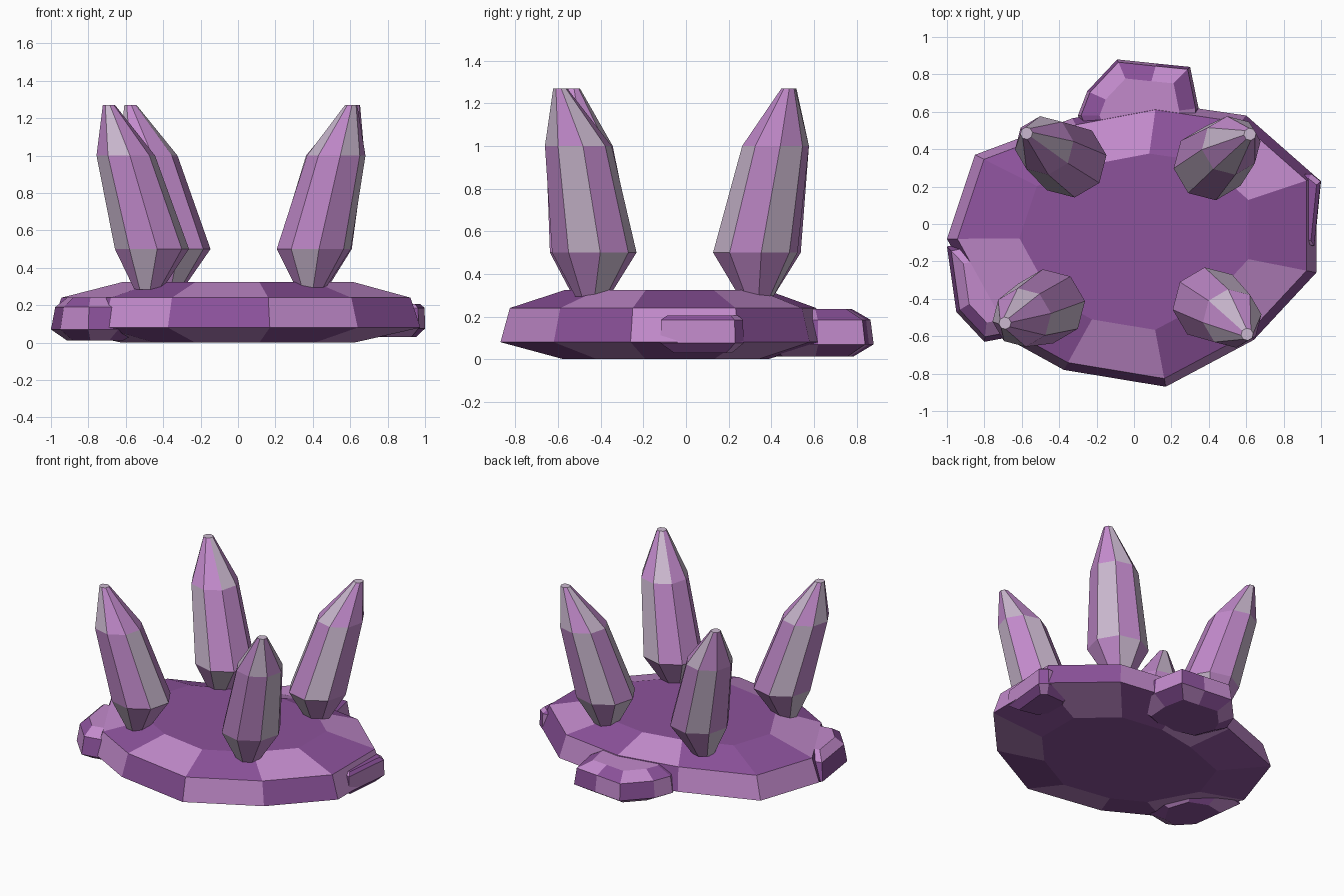
import bpy, bmesh, math

if "Cube" in bpy.data.objects:
    bpy.data.objects.remove(bpy.data.objects["Cube"])


def material(name, rgb):
    m = bpy.data.materials.new(name)
    m.diffuse_color = (*rgb, 1.0)
    m.use_nodes = True
    m.node_tree.nodes["Principled BSDF"].inputs["Base Color"].default_value = m.diffuse_color
    return m


DARK = material("dark_purple", (0.262, 0.084, 0.328))
LIGHT = material("light_purple", (0.54, 0.255, 0.60))
PALE = material("pale_mauve", (0.60, 0.485, 0.63))


def loft(name, rings, mats, rule, cap=0):
    """Skin closed rings bottom to top; rule(band, side) picks each facet's colour."""
    bm = bmesh.new()
    rows = [[bm.verts.new(p) for p in ring] for ring in rings]
    n = len(rows[0])
    for r in range(len(rows) - 1):
        for i in range(n):
            j = (i + 1) % n
            f = bm.faces.new((rows[r][i], rows[r][j], rows[r + 1][j], rows[r + 1][i]))
            f.material_index = int(rule(r, i))
    bm.faces.new(rows[0][::-1]).material_index = 0
    bm.faces.new(rows[-1]).material_index = cap
    bmesh.ops.recalc_face_normals(bm, faces=bm.faces)
    mesh = bpy.data.meshes.new(name)
    bm.to_mesh(mesh)
    bm.free()
    for m in mats:
        mesh.materials.append(m)
    ob = bpy.data.objects.new(name, mesh)
    bpy.context.collection.objects.link(ob)
    return ob


def slab(name, outline, centre, levels, flip=0, cap=0):
    """Faceted stone: one outline scaled about a centre, in checkered purples."""
    cx, cy = centre
    rings = [[(cx + (x - cx) * s, cy + (y - cy) * s, z) for x, y in outline]
             for z, s in levels]
    return loft(name, rings, (DARK, LIGHT), lambda r, i: (r + i + flip) % 2, cap)


# Main stone base, counter-clockwise from the back-left corner
base = [(-0.85, 0.37), (-1.0, -0.08), (-0.72, -0.59), (-0.375, -0.78), (0.17, -0.87),
        (0.64, -0.62), (0.975, -0.26), (0.975, 0.25), (0.60, 0.58), (0.12, 0.65), (-0.33, 0.565)]
slab("stone_base", base, (0.02, -0.07),
     [(0.0, 0.63), (0.08, 1.0), (0.24, 0.945), (0.325, 0.62)])

# Small stones partly sunk into the rim
slab("back_stone",
     [(-0.30, 0.58), (-0.22, 0.38), (0.10, 0.30), (0.33, 0.40), (0.345, 0.62),
      (0.30, 0.84), (0.12, 0.858), (-0.09, 0.88), (-0.25, 0.71)], (0.04, 0.58),
     [(0.012, 0.68), (0.07, 1.0), (0.185, 0.95), (0.235, 0.66)], 0, cap=1)
slab("left_stone",
     [(-1.0, -0.12), (-0.95, -0.47), (-0.80, -0.63), (-0.64, -0.60),
      (-0.52, -0.40), (-0.60, -0.16), (-0.80, -0.08)], (-0.77, -0.36),
     [(0.01, 0.62), (0.07, 1.0), (0.19, 0.90), (0.24, 0.62)], 1, cap=1)
slab("right_stone",
     [(0.965, -0.12), (1.0, 0.23), (0.95, 0.27), (0.75, 0.26), (0.65, 0.10), (0.78, -0.08)],
     (0.84, 0.09),
     [(0.03, 0.70), (0.075, 1.0), (0.185, 0.985), (0.205, 0.85)])

# Four leaning crystals: axis at the foot, waist, shoulder and tip,
# then the pale sides (counted round from +x) of the foot, shaft and point
HEIGHTS = (0.285, 0.5, 1.0, 1.27)
RADII = (0.075, 0.2, 0.158, 0.033)
crystals = {
    "front_left_crystal": (((-0.48, -0.45), (-0.46, -0.44), (-0.60, -0.50), (-0.69, -0.53)),
                           ((0, 3, 5), (2, 4, 7), (1, 3, 5))),
    "front_right_crystal": (((0.39, -0.44), (0.405, -0.43), (0.525, -0.505), (0.605, -0.59)),
                            ((0, 3, 5), (1, 7), (0, 2, 4, 6))),
    "back_right_crystal": (((0.40, 0.33), (0.41, 0.325), (0.52, 0.42), (0.62, 0.48)),
                           ((1, 3, 5), (0, 2, 4, 6), (1, 3, 5))),
    "back_left_crystal": (((-0.37, 0.33), (-0.345, 0.34), (-0.48, 0.42), (-0.575, 0.485)),
                          ((0, 3, 6), (2, 5), (1, 4, 7))),
}
for name, (axis, pale) in crystals.items():
    rings = []
    for (cx, cy), z, r in zip(axis, HEIGHTS, RADII):
        rings.append([(cx + r * math.cos(a), cy + r * math.sin(a), z)
                      for a in (math.radians(8 + 45 * i) for i in range(8))])
    loft(name, rings, (LIGHT, PALE), lambda r, i: i in pale[r], cap=1)
